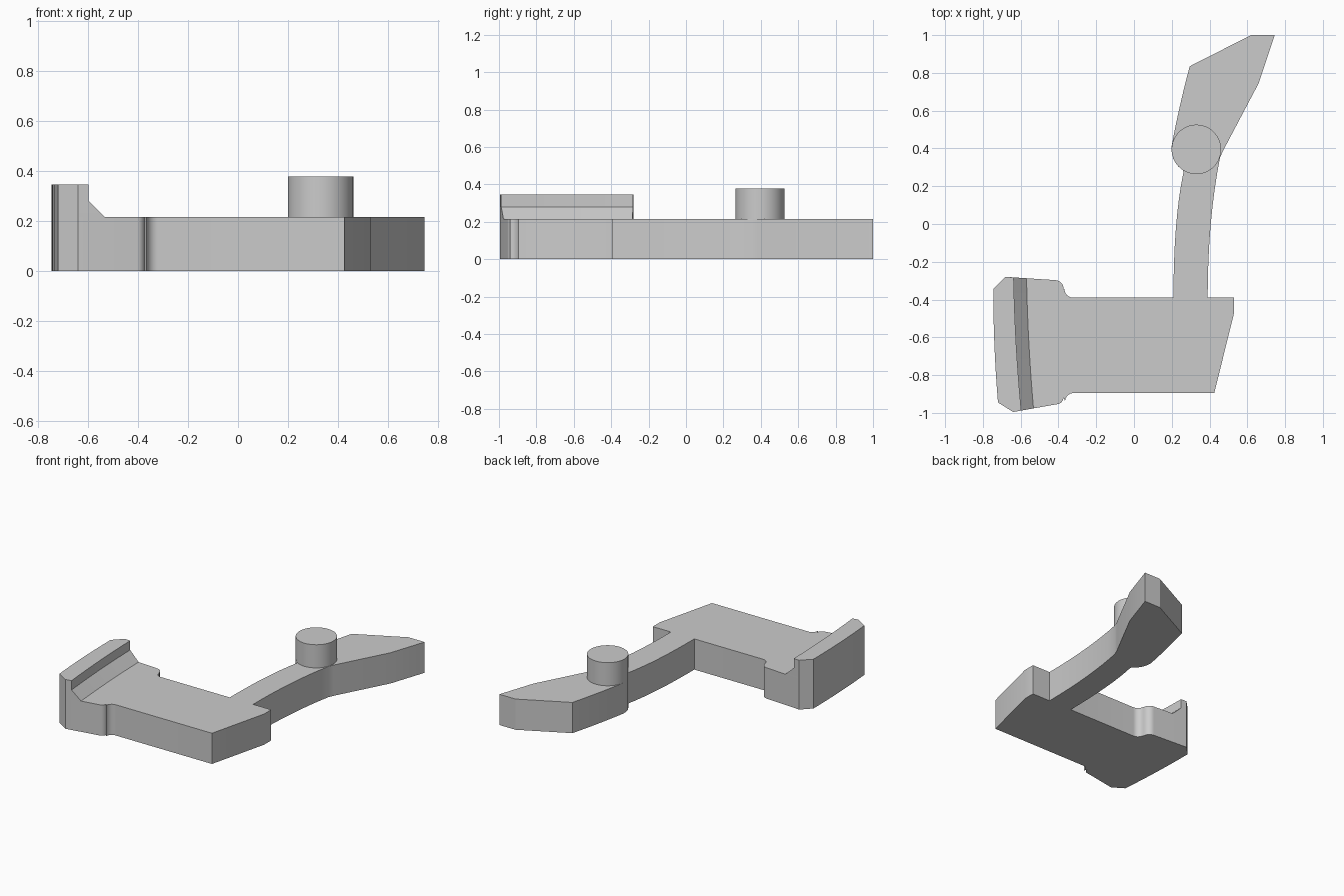
import bpy, bmesh
from math import cos, sin, radians

cube = bpy.data.objects.get("Cube")
if cube:
    bpy.data.objects.remove(cube, do_unlink=True)

grey = bpy.data.materials.new("plain grey")
grey.use_nodes = True
colour = (0.6, 0.6, 0.6, 1)
grey.diffuse_color = colour
grey.node_tree.nodes["Principled BSDF"].inputs["Base Color"].default_value = colour

PLATE = 0.215
BOSS_X, BOSS_Y, BOSS_R = 0.33, 0.395, 0.131


def arc(cx, cy, r, start, end, n=8):
    angles = [radians(start + (end - start) * i / n) for i in range(n + 1)]
    return [(cx + r * cos(a), cy + r * sin(a)) for a in angles]


def bend(a, b, c, n=8):
    """Quadratic curve from a to c, pulled towards b."""
    ts = [i / n for i in range(n + 1)]
    return [tuple((1 - t) ** 2 * p + 2 * t * (1 - t) * q + t * t * r
                  for p, q, r in zip(a, b, c)) for t in ts]


def loft(name, levels, bottom=True):
    """Stack outlines given as (height, points) and cap them."""
    bm = bmesh.new()
    rings = [[bm.verts.new((x, y, z)) for x, y in pts] for z, pts in levels]
    for low, high in zip(rings, rings[1:]):
        for i in range(len(low)):
            j = (i + 1) % len(low)
            bm.faces.new((low[i], low[j], high[j], high[i]))
    bm.faces.new(rings[-1])
    if bottom:
        bm.faces.new(rings[0][::-1])
    mesh = bpy.data.meshes.new(name)
    bm.to_mesh(mesh)
    bm.free()
    mesh.materials.append(grey)
    obj = bpy.data.objects.new(name, mesh)
    bpy.context.collection.objects.link(obj)
    bpy.ops.object.select_all(action='DESELECT')
    obj.select_set(True)
    bpy.context.view_layer.objects.active = obj
    bpy.ops.object.shade_smooth_by_angle(angle=radians(25))
    return obj


# Curved outer side of the head, shared by plate and ridge
outer = [(-0.68, -0.28)] + bend((-0.745, -0.345), (-0.745, -0.65), (-0.72, -0.945)) + [(-0.64, -0.995)]

# Head, body and curved arm as one flat plate
outline = arc(-0.41, -0.917, 0.037, -80, 0) + arc(-0.32, -0.94, 0.045, 180, 90)
outline += [(0.425, -0.895), (0.53, -0.47), (0.53, -0.39)]
outline += bend((0.39, -0.39), (0.39, 0.02), (0.455, 0.35))
outline += [(0.47, 0.385), (0.66, 0.745), (0.745, 1), (0.62, 1), (0.295, 0.835)]
outline += bend((0.295, 0.835), (0.235, 0.61), (0.199, 0.41))[1:]
outline += arc(BOSS_X, BOSS_Y, BOSS_R, 180, 238)
outline += bend((0.261, 0.27), (0.209, 0.02), (0.209, -0.39))
outline += arc(-0.322, -0.344, 0.046, 270, 180) + arc(-0.42, -0.345, 0.048, 0, 90)
outline += outer
loft("body_and_arm", [(0, outline), (PLATE, outline)])

# Raised ridge with a sloped foot along the head
lip = bend((-0.597, -0.988), (-0.63, -0.64), (-0.637, -0.283))
foot = bend((-0.532, -0.976), (-0.562, -0.64), (-0.569, -0.287))
loft("head_ridge", [(PLATE, outer + foot), (0.28, outer + lip), (0.345, outer + lip)], bottom=False)

# Round peg on the arm
circle = arc(BOSS_X, BOSS_Y, BOSS_R, 0, 360, 48)[:-1]
loft("arm_peg", [(PLATE, circle), (0.377, circle)], bottom=False)
